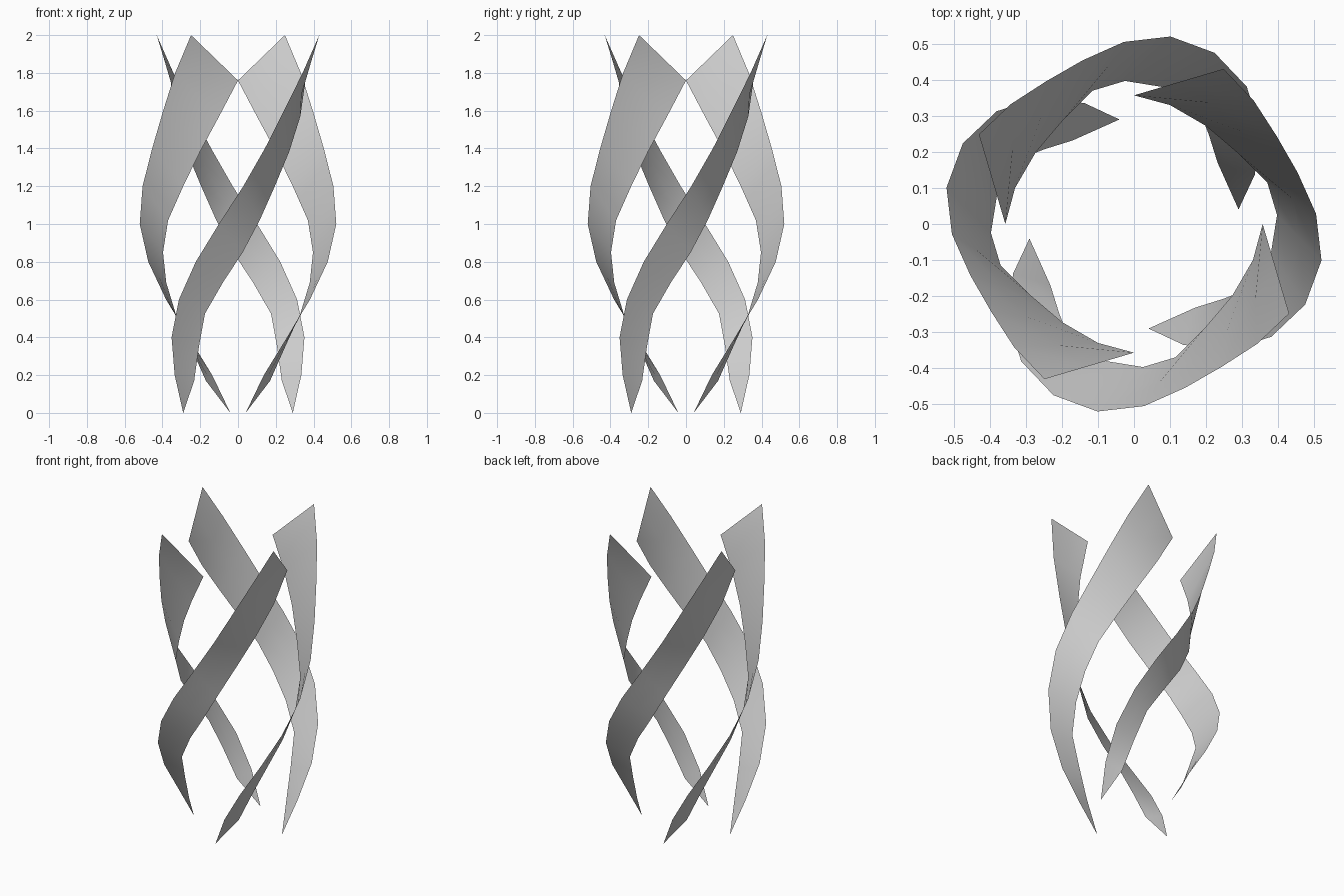
import bpy, bmesh, math
from mathutils import Vector, Matrix

if "Cube" in bpy.data.objects:
    bpy.data.objects.remove(bpy.data.objects["Cube"])

# Upper (outer) edge of a blade: radius at each of 11 even steps in height and turn
UPPER_R = [.293, .362, .437, .493, .525, .53, .506, .476, .465, .477, .497]
# Lower (inner) edge of a blade: x, y, z at the same steps
LOWER = [(-.29, -.04, 0), (-.232, -.17, .17), (-.207, -.25, .35), (-.175, -.33, .525),
         (-.08, -.38, .69), (.025, -.397, .85), (.115, -.37, 1.02), (.195, -.29, 1.2),
         (.272, -.2, 1.385), (.33, -.1, 1.57), (.357, 0, 1.76)]


def upper_point(k):
    a = math.radians(188 + 14.2 * k)
    return Vector((UPPER_R[k] * math.cos(a), UPPER_R[k] * math.sin(a), .2 * k))


def blade(name, turn):
    bm = bmesh.new()
    rot = Matrix.Rotation(turn, 3, 'Z')
    rows = []
    for k, low in enumerate(LOWER):
        a, b = upper_point(k), Vector(low)
        rows.append([bm.verts.new(rot @ a.lerp(b, t)) for t in (0, .5, 1)])
    for r, s in zip(rows, rows[1:]):
        for c in (0, 1):
            bm.faces.new((r[c], r[c + 1], s[c + 1]))
            bm.faces.new((r[c], s[c + 1], s[c]))
    bmesh.ops.remove_doubles(bm, verts=bm.verts, dist=.003)
    me = bpy.data.meshes.new(name)
    bm.to_mesh(me)
    bm.free()
    ob = bpy.data.objects.new(name, me)
    bpy.context.collection.objects.link(ob)
    ob.select_set(True)
    bpy.context.view_layer.objects.active = ob


# Four twisted blades around the vertical axis
for i in range(4):
    blade(f"twisted_blade_{i + 1}", i * math.pi / 2)
bpy.ops.object.shade_smooth_by_angle(angle=math.radians(30))
